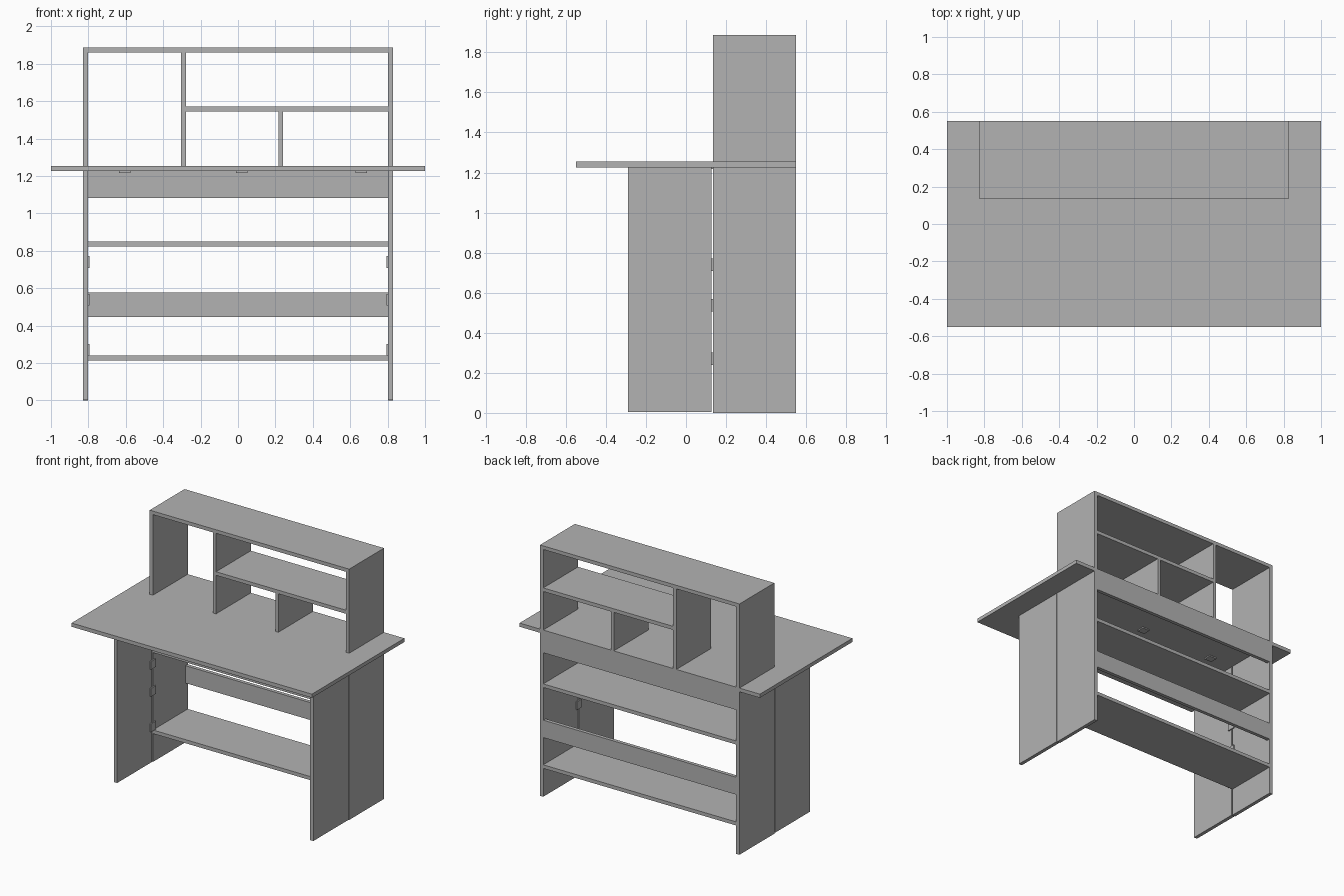
import bpy

if "Cube" in bpy.data.objects:
    bpy.data.objects.remove(bpy.data.objects["Cube"], do_unlink=True)

GREY = (0.45, 0.45, 0.45, 1)
mat = bpy.data.materials.new("board_grey")
mat.use_nodes = True
mat.diffuse_color = GREY
mat.node_tree.nodes["Principled BSDF"].inputs["Base Color"].default_value = GREY


def board(name, x, y, z):
    """Box spanning the (low, high) pairs on each axis."""
    spans = (x, y, z)
    bpy.ops.mesh.primitive_cube_add(size=1, location=[(a + b) / 2 for a, b in spans])
    ob = bpy.context.object
    ob.name = name
    ob.scale = [b - a for a, b in spans]
    bpy.ops.object.transform_apply(location=False, rotation=False, scale=True)
    ob.data.materials.append(mat)
    return ob


T = 0.027                      # board thickness
OUT, BACK = 0.83, 0.55         # outer side face, back face
INN = OUT - T
DEPTH = (0.136, BACK)          # shelving depth
REAR = (BACK - T, BACK)        # upright rails at the back
INSIDE = (-INN, INN)
DESK_LOW, DESK_HIGH, TOP = 1.226, 1.254, 1.887
SEAM = 0.131

# Desk top in two leaves
board("desk_front_leaf", (-1, 1), (-BACK, SEAM), (DESK_LOW, DESK_HIGH))
board("desk_rear_leaf", (-1, 1), (SEAM, BACK), (DESK_LOW, DESK_HIGH))

# Side panels, swinging front legs and their hinges
for side, s in (("left", 1), ("right", -1)):
    x = sorted((s * INN, s * OUT))
    board(side + "_lower_side", x, DEPTH, (0, DESK_LOW))
    board(side + "_front_leg", x, (-0.29, 0.127), (0.004, DESK_LOW))
    board(side + "_hutch_side", x, DEPTH, (DESK_HIGH, TOP - T))
    for i, z in enumerate((0.27, 0.537, 0.74)):
        board(f"{side}_leg_hinge_{i + 1}", sorted((s * (INN - 0.009), s * INN)),
              (0.1, 0.16), (z - 0.031, z + 0.031))

# Hinges under the desk seam
for i, x in enumerate((-0.605, 0.02, 0.658)):
    board(f"desk_hinge_{i + 1}", (x - 0.031, x + 0.031),
          (0.1, 0.16), (DESK_LOW - 0.009, DESK_LOW))

# Shelves and back rails below the desk
board("bottom_shelf", INSIDE, DEPTH, (0.213, 0.24))
board("upper_shelf", INSIDE, DEPTH, (0.822, 0.849))
board("middle_back_rail", INSIDE, REAR, (0.445, 0.576))
board("top_back_rail", INSIDE, REAR, (1.083, DESK_LOW))

# Hutch on the desk
board("hutch_top", (-OUT, OUT), DEPTH, (TOP - T, TOP))
board("hutch_tall_divider", (-0.305, -0.278), DEPTH, (DESK_HIGH, TOP - T))
board("hutch_shelf", (-0.278, INN), DEPTH, (1.544, 1.571))
board("hutch_short_divider", (0.216, 0.24), DEPTH, (DESK_HIGH, 1.544))
